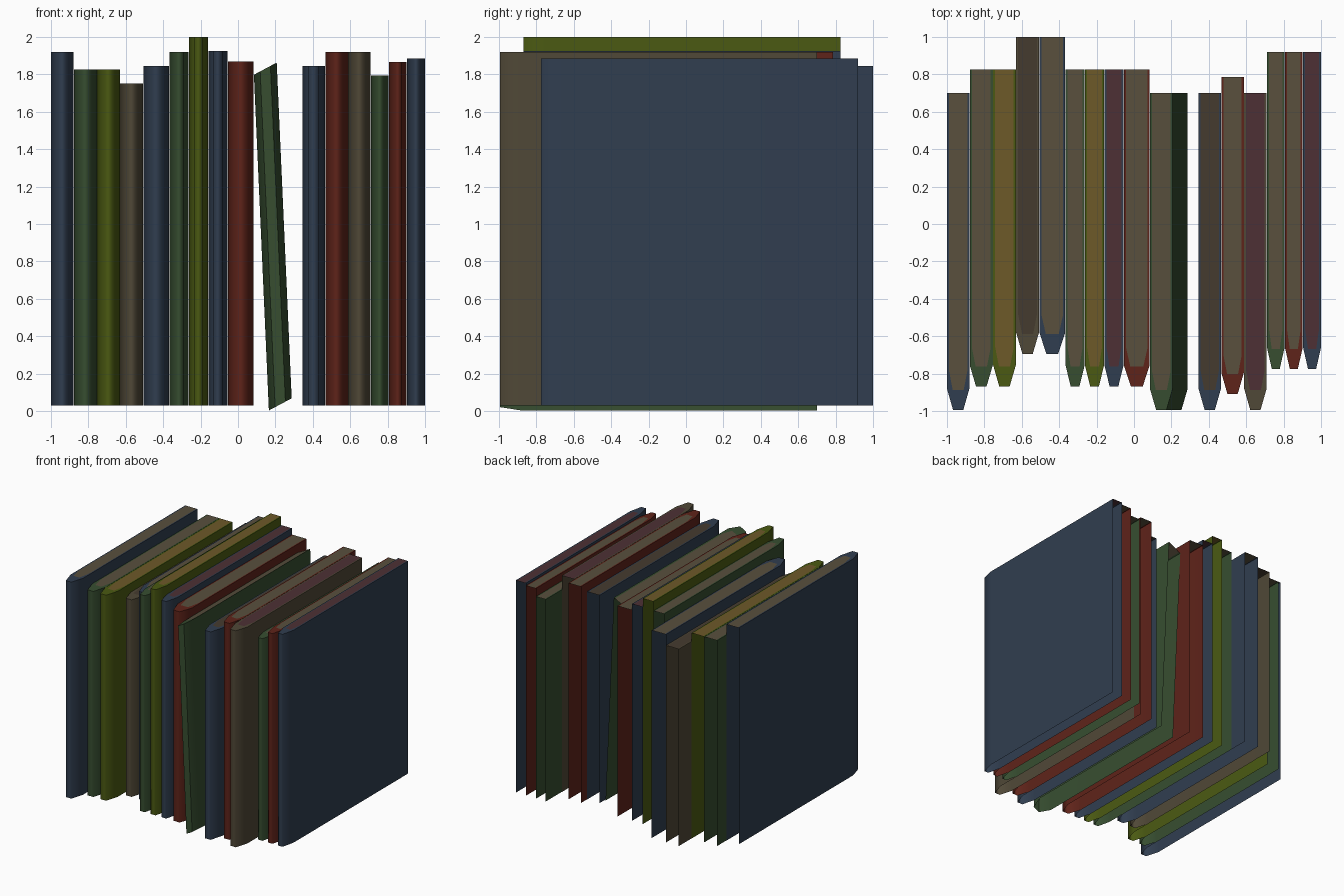
import bpy, bmesh, math

if "Cube" in bpy.data.objects:
    bpy.data.objects.remove(bpy.data.objects["Cube"])

COLORS = {
    "blue": (0.030, 0.048, 0.080), "red": (0.114, 0.017, 0.010),
    "green": (0.038, 0.076, 0.030), "olive": (0.070, 0.102, 0.006),
    "brown": (0.080, 0.065, 0.038), "tan": (0.100, 0.080, 0.048),
    "gold": (0.155, 0.100, 0.022), "plum": (0.075, 0.030, 0.035),
    "umber": (0.060, 0.044, 0.028),
}
MATS = {}
for key, rgb in COLORS.items():
    MATS[key] = bpy.data.materials.new(key)
    MATS[key].diffuse_color = (*rgb, 1)

DEPTH = 1.695


def book(name, x0, x1, front, z0, z1, cover, pages, lean=0.0, tilt=0.0):
    """Hollow book: spine, two boards and a top, open at the back and below."""
    cx, h = (x0 + x1) / 2, (x1 - x0) / 2
    back = front + DEPTH
    outer = [(-h, back), (-h, front + 0.115), (-h * 0.45, front),
             (h * 0.45, front), (h, front + 0.115), (h, back)]
    i = h - 0.011
    inner = [(-i, back), (-i, front + 0.21), (-i * 0.6, front + 0.108),
             (i * 0.6, front + 0.108), (i, front + 0.21), (i, back)]
    bm = bmesh.new()

    def ring(points, z, shift):
        return [bm.verts.new((cx + x + shift, y, z + tilt * (x + h) / (2 * h)))
                for x, y in points]

    low, high = ring(outer, z0, 0), ring(outer, z1, lean)
    page = ring(inner, z1, lean)
    for k in range(5):
        bm.faces.new((low[k], low[k + 1], high[k + 1], high[k]))     # boards and spine
        bm.faces.new((high[k], high[k + 1], page[k + 1], page[k]))   # cover rim
    bm.faces.new(page).material_index = 1                            # page top
    me = bpy.data.meshes.new(name)
    bm.to_mesh(me)
    bm.free()
    me.materials.append(MATS[cover])
    me.materials.append(MATS[pages])
    ob = bpy.data.objects.new(name, me)
    bpy.context.collection.objects.link(ob)
    # rounded-looking spine, crisp top edge
    bpy.context.view_layer.objects.active = ob
    ob.select_set(True)
    bpy.ops.object.shade_smooth_by_angle(angle=math.radians(62 if lean else 80))
    ob.select_set(False)
    wn = ob.modifiers.new("weighted", 'WEIGHTED_NORMAL')
    wn.keep_sharp = True


# x range, front y, top z, cover, pages
BOOKS = [
    (-1.000, -0.880, -0.995, 1.92, "blue", "tan"),
    (-0.878, -0.755, -0.870, 1.825, "green", "tan"),
    (-0.753, -0.632, -0.870, 1.825, "olive", "gold"),
    (-0.630, -0.508, -0.695, 1.75, "brown", "umber"),
    (-0.506, -0.368, -0.695, 1.845, "blue", "tan"),
    (-0.366, -0.264, -0.870, 1.92, "green", "tan"),
    (-0.262, -0.160, -0.870, 2.00, "olive", "gold"),
    (-0.158, -0.056, -0.870, 1.925, "blue", "plum"),
    (-0.054, 0.084, -0.870, 1.87, "red", "tan"),
    (0.345, 0.465, -0.995, 1.845, "blue", "umber"),
    (0.467, 0.587, -0.910, 1.92, "red", "tan"),
    (0.589, 0.709, -0.995, 1.92, "brown", "plum"),
    (0.711, 0.805, -0.775, 1.795, "green", "tan"),
    (0.807, 0.902, -0.775, 1.865, "red", "tan"),
    (0.904, 1.000, -0.775, 1.885, "blue", "plum"),
]
for n, (x0, x1, front, top, cover, pages) in enumerate(BOOKS, 1):
    book(f"book_{n:02d}", x0, x1, front, 0.03, top, cover, pages)

# the one leaning into the gap
book("leaning_book", 0.165, 0.287, -0.995, 0.003, 1.798, "green", "tan",
     lean=-0.080, tilt=0.065)

for m in bpy.data.materials:
    if m.users and not m.is_grease_pencil:
        m.use_nodes = True
        m.node_tree.nodes["Principled BSDF"].inputs["Base Color"].default_value = m.diffuse_color
